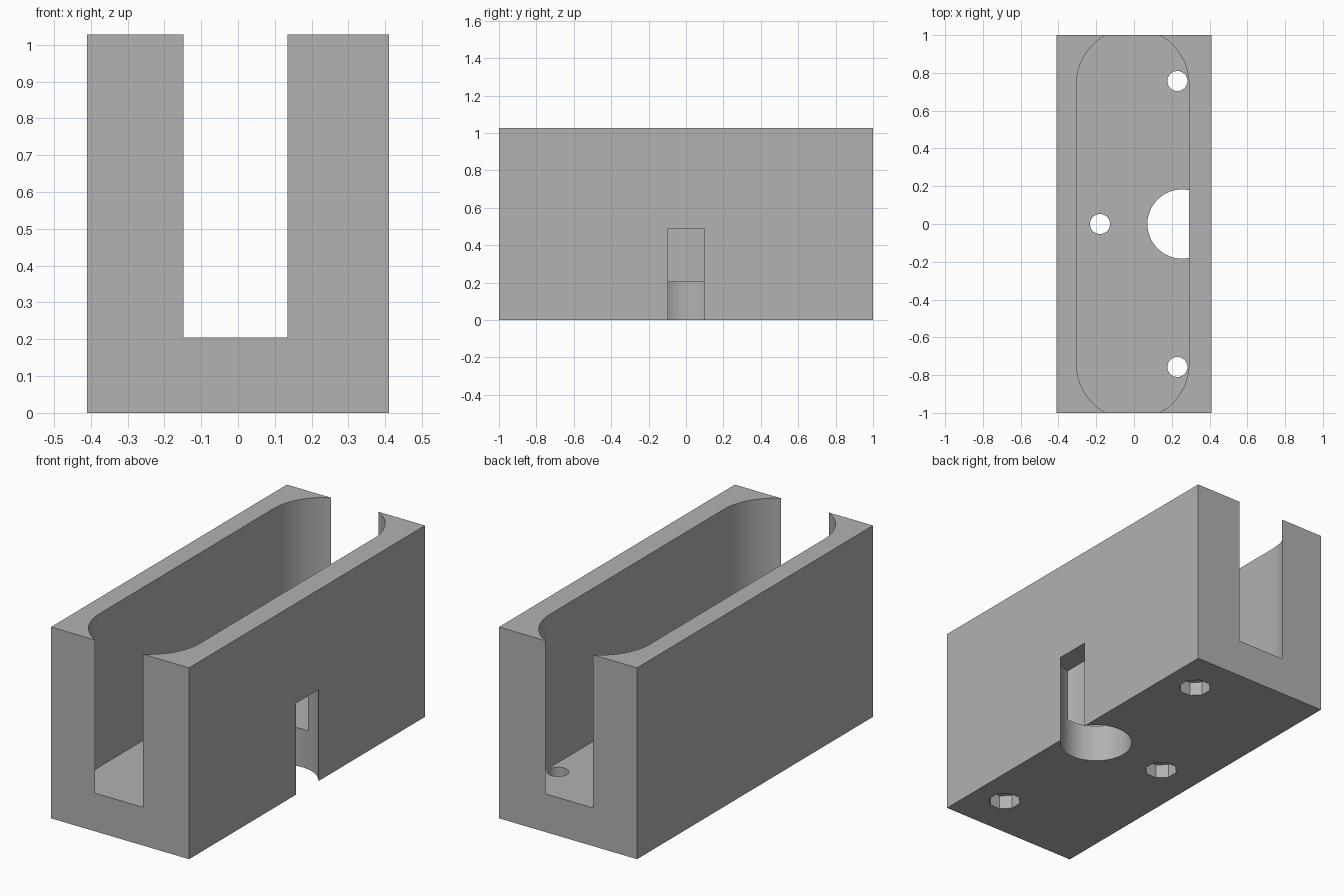
import bpy
import bmesh
from math import cos, sin, pi

cube = bpy.data.objects.get("Cube")
if cube:
    bpy.data.objects.remove(cube, do_unlink=True)

WIDTH, LENGTH, HEIGHT = 0.82, 2.0, 1.027
FLOOR = 0.205

grey = bpy.data.materials.new("plain grey")
grey.use_nodes = True
grey.diffuse_color = (0.445, 0.445, 0.445, 1)
grey.node_tree.nodes["Principled BSDF"].inputs["Base Color"].default_value = grey.diffuse_color


def prism(name, outline, z0, z1):
    """Extrude a closed xy outline from z0 up to z1."""
    bm = bmesh.new()
    base = bm.faces.new([bm.verts.new((x, y, z0)) for x, y in outline])
    top = bmesh.ops.extrude_face_region(bm, geom=[base])["geom"]
    bmesh.ops.translate(bm, vec=(0, 0, z1 - z0),
                        verts=[v for v in top if isinstance(v, bmesh.types.BMVert)])
    bmesh.ops.recalc_face_normals(bm, faces=bm.faces)
    mesh = bpy.data.meshes.new(name)
    bm.to_mesh(mesh)
    bm.free()
    mesh.materials.append(grey)
    obj = bpy.data.objects.new(name, mesh)
    bpy.context.collection.objects.link(obj)
    return obj


def arc(cx, cy, r, start, sweep, steps):
    return [(cx + r * cos(start + sweep * i / steps),
             cy + r * sin(start + sweep * i / steps)) for i in range(steps + 1)]


def circle(cx, cy, r, sides, start=0):
    return arc(cx, cy, r, start, 2 * pi, sides)[:-1]


# Solid block
x, y = WIDTH / 2, LENGTH / 2
body = prism("channel_block", [(-x, -y), (x, -y), (x, y), (-x, y)], 0, HEIGHT)

# Round-ended pocket, open at the top and both ends
pocket = (arc(-0.007, 0.738, 0.298, 0, pi, 48)
          + arc(-0.007, -0.738, 0.298, pi, pi, 48))
cutters = [prism("pocket_cutter", pocket, FLOOR, HEIGHT + 0.2)]

# Large bore that breaks through the side wall
cutters.append(prism("bore_cutter", circle(0.254, 0, 0.183, 64), -0.1, 0.49))

# Screw holes with eight-sided nut recesses underneath
for hx, hy in ((0.23, 0.757), (0.23, -0.757), (-0.18, 0)):
    cutters.append(prism("screw_hole_cutter", circle(hx, hy, 0.053, 32), -0.1, FLOOR + 0.1))
    cutters.append(prism("nut_recess_cutter", circle(hx, hy, 0.082, 8, pi / 8), -0.1, 0.075))

# Cut everything out of the block
bpy.context.view_layer.objects.active = body
for cutter in cutters:
    cutter.hide_render = True
    mod = body.modifiers.new(cutter.name, "BOOLEAN")
    mod.operation = "DIFFERENCE"
    mod.solver = "EXACT"
    mod.object = cutter
    bpy.ops.object.modifier_apply(modifier=mod.name)
    bpy.data.objects.remove(cutter, do_unlink=True)

# Smooth the curved walls, keep hard edges
bpy.ops.object.select_all(action="DESELECT")
body.select_set(True)
bpy.ops.object.shade_smooth_by_angle(angle=pi / 6)
